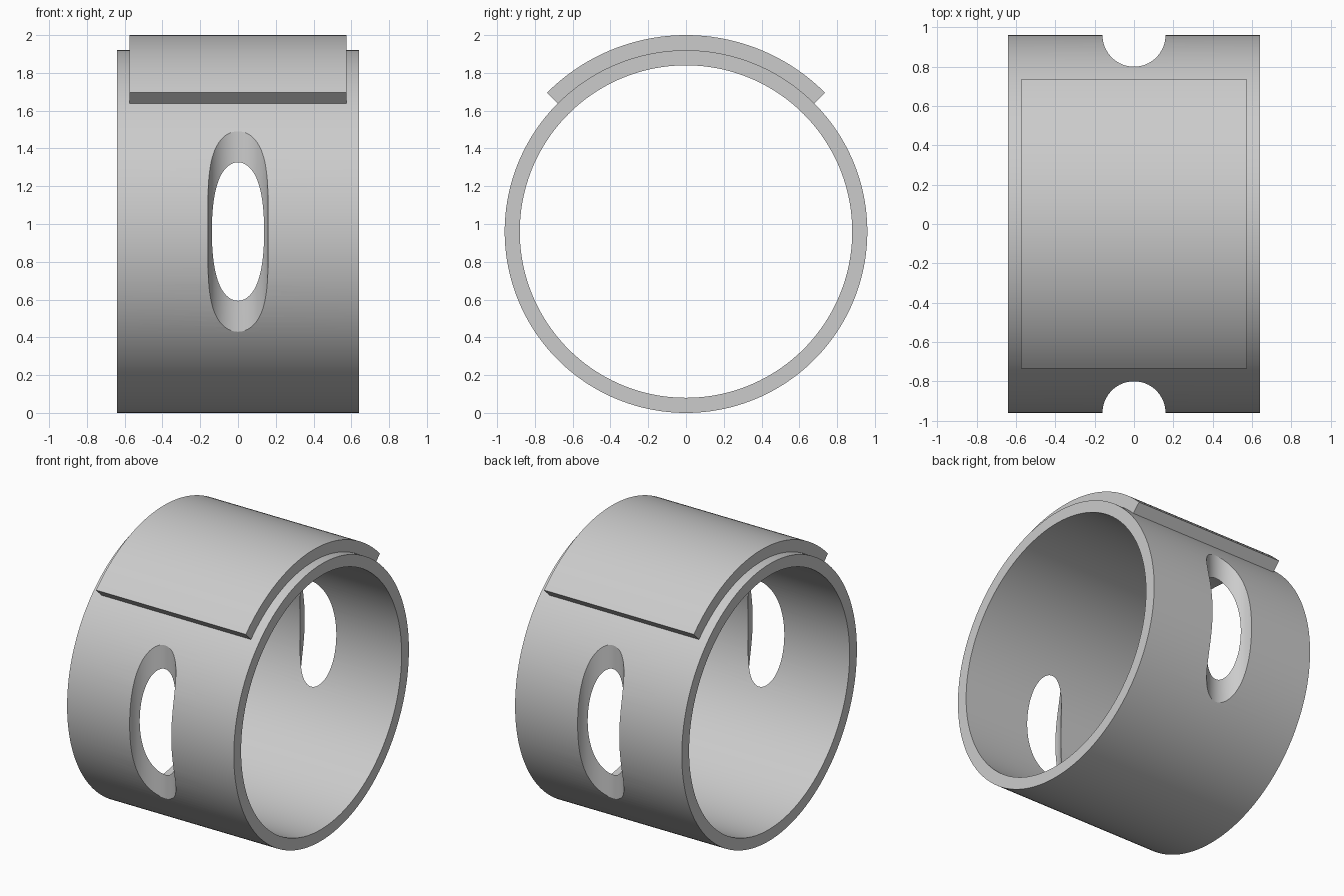
import bpy
import bmesh
from math import sin, cos, pi, radians

cube = bpy.data.objects.get("Cube")
if cube:
    bpy.data.objects.remove(cube, do_unlink=True)

OUTER, INNER = 0.96, 0.88      # band radii; the axis runs along x at z = OUTER
STEPS = 192                    # facets in a full turn

grey = bpy.data.materials.new("plain grey")
grey.use_nodes = True
colour = (0.6, 0.6, 0.6, 1)
grey.diffuse_color = colour
grey.node_tree.nodes["Principled BSDF"].inputs["Base Color"].default_value = colour


def finish(obj):
    """Smooth the curved walls and keep the rims crisp."""
    bpy.ops.object.select_all(action="DESELECT")
    obj.select_set(True)
    bpy.context.view_layer.objects.active = obj
    bpy.ops.object.shade_smooth_by_angle(angle=radians(30))


def arc_band(name, r_in, r_out, half_width, half_angle):
    """Sweep a rectangular section about the x axis, centred on the top."""
    closed = half_angle >= pi
    count = round(STEPS * half_angle / pi)
    section = [(-half_width, r_in), (half_width, r_in),
               (half_width, r_out), (-half_width, r_out)]
    bm = bmesh.new()
    rings = []
    for i in range(count if closed else count + 1):
        a = -half_angle + 2 * half_angle * i / count
        rings.append([bm.verts.new((x, r * sin(a), OUTER + r * cos(a)))
                      for x, r in section])
    pairs = list(zip(rings, rings[1:]))
    if closed:
        pairs.append((rings[-1], rings[0]))
    else:
        bm.faces.new(rings[0])
        bm.faces.new(rings[-1])
    for p, q in pairs:
        for j in range(4):
            k = (j + 1) % 4
            bm.faces.new((p[j], p[k], q[k], q[j]))
    bmesh.ops.recalc_face_normals(bm, faces=bm.faces)
    mesh = bpy.data.meshes.new(name)
    bm.to_mesh(mesh)
    bm.free()
    mesh.materials.append(grey)
    obj = bpy.data.objects.new(name, mesh)
    bpy.context.collection.objects.link(obj)
    return obj


# Main band
band = arc_band("ring_band", INNER, OUTER, 0.64, pi)

# Front and back slots: upright round cuts grazing the band wall
for side in (-1, 1):
    bpy.ops.mesh.primitive_cylinder_add(vertices=96, radius=0.16, depth=1.5,
                                        location=(0, side * OUTER, OUTER))
    cutter = bpy.context.object
    cutter.name = "slot_cutter"
    cutter.hide_render = True
    cutter.data.materials.append(grey)
    cut = band.modifiers.new("slot", "BOOLEAN")
    cut.operation = "DIFFERENCE"
    cut.solver = "EXACT"
    cut.object = cutter
    bpy.context.view_layer.objects.active = band
    bpy.ops.object.modifier_apply(modifier=cut.name)
    bpy.data.objects.remove(cutter, do_unlink=True)
finish(band)

# Raised curved plate on top, slightly sunk into the band
plate = arc_band("top_plate", OUTER - 0.005, 1.04, 0.575, pi / 4)
finish(plate)
